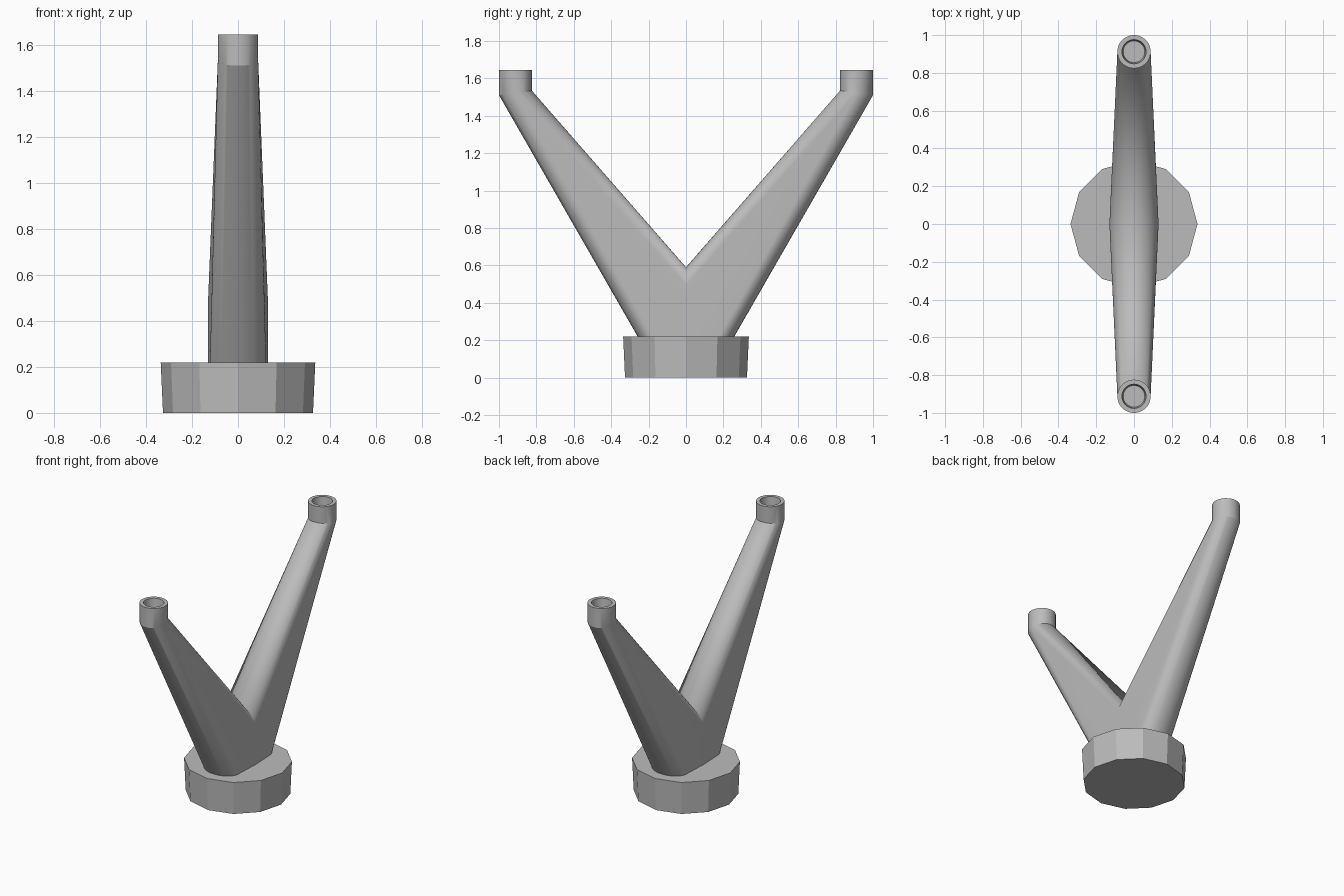
import bpy, bmesh, math

cube = bpy.data.objects.get("Cube")
if cube:
    bpy.data.objects.remove(cube, do_unlink=True)

# One grey finish for everything
grey = bpy.data.materials.new("grey")
grey.use_nodes = True
GREY = (0.5, 0.5, 0.5, 1)
grey.diffuse_color = GREY
grey.node_tree.nodes["Principled BSDF"].inputs["Base Color"].default_value = GREY


def make_object(name, bm):
    bmesh.ops.recalc_face_normals(bm, faces=bm.faces[:])
    mesh = bpy.data.meshes.new(name)
    bm.to_mesh(mesh)
    bm.free()
    mesh.materials.append(grey)
    obj = bpy.data.objects.new(name, mesh)
    bpy.context.collection.objects.link(obj)
    return obj


# Twelve-sided base, slightly narrower at the bottom
BASE_H = 0.22
bm = bmesh.new()
bmesh.ops.create_cone(bm, cap_ends=True, segments=12, radius1=0.326,
                      radius2=0.336, depth=BASE_H)
bmesh.ops.translate(bm, verts=bm.verts[:], vec=(0, 0, BASE_H / 2))
make_object("base", bm)

# Arm: tall rounded section on the middle plane, lofted to a round socket
STEPS = 24
R, CY, TOP = 0.088, 0.912, 1.645
upper = [math.pi * i / STEPS for i in range(STEPS + 1)]
lower = [math.pi + a for a in upper]


def root(a, low):
    z = -0.09 + 0.14 * math.sin(a) if low else 0.49 + 0.10 * math.sin(a)
    return (0.13 * math.cos(a), 0, z)


def circle(radius, z, tilt=0.0):
    # the upper half of the root section meets the inner half of the socket
    return lambda a, low: (radius * math.cos(a), CY - radius * math.sin(a),
                           z + tilt * math.sin(a))


bm = bmesh.new()
sections = [root, circle(R, 1.522, 0.012), circle(R, TOP),
            circle(0.064, TOP), circle(0.057, TOP - 0.08)]
rings = []
for section in sections:
    points = [section(a, False) for a in upper] + [section(a, True) for a in lower]
    rings.append([bm.verts.new(p) for p in points])
for r1, r2 in zip(rings, rings[1:]):
    for i in range(len(r1)):
        j = (i + 1) % len(r1)
        bm.faces.new((r1[i], r1[j], r2[j], r2[i]))
bm.faces.new(rings[-1])
bmesh.ops.remove_doubles(bm, verts=bm.verts[:], dist=0.0001)

# Trim the foot of the arm inside the base
bmesh.ops.bisect_plane(bm, geom=bm.verts[:] + bm.edges[:] + bm.faces[:],
                       plane_co=(0, 0, 0.1), plane_no=(0, 0, 1), clear_inner=True)
arms = make_object("arms", bm)
mirror = arms.modifiers.new("mirror", 'MIRROR')
mirror.use_axis = (False, True, False)

bpy.ops.object.select_all(action='DESELECT')
arms.select_set(True)
bpy.context.view_layer.objects.active = arms
bpy.ops.object.shade_smooth_by_angle(angle=math.radians(25))
